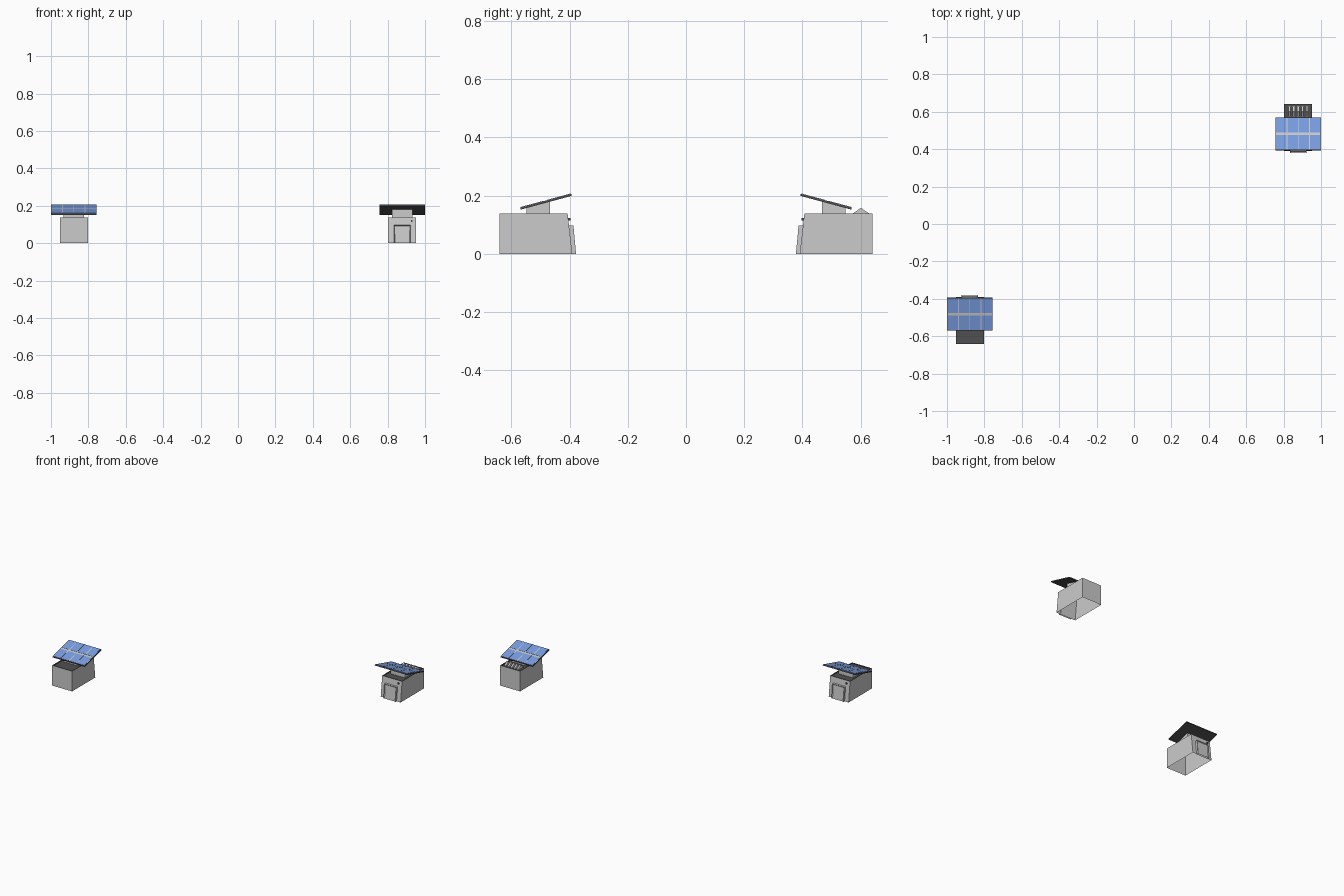
import bpy, bmesh, math
from mathutils import Matrix, Vector

if "Cube" in bpy.data.objects:
    bpy.data.objects.remove(bpy.data.objects["Cube"])

CX = 0.878                      # hut centre line
TILT = math.radians(-15.1)


def material(name, rgb):
    m = bpy.data.materials.new(name)
    m.diffuse_color = (*rgb, 1)
    m.use_nodes = True
    m.node_tree.nodes["Principled BSDF"].inputs["Base Color"].default_value = m.diffuse_color
    return m


DARK = material("dark_grey", (0.08, 0.08, 0.08))
BLUE = material("cell_blue", (0.19, 0.34, 0.75))


def finish(bm, name, place, mats=()):
    bm.transform(place)
    mesh = bpy.data.meshes.new(name)
    bm.to_mesh(mesh)
    bm.free()
    for m in mats:
        mesh.materials.append(m)
    ob = bpy.data.objects.new(name, mesh)
    bpy.context.collection.objects.link(ob)
    return ob


def add_box(bm, c, s, mat=Matrix()):
    m = mat @ Matrix.Translation(c) @ Matrix.Diagonal((*s, 1))
    bmesh.ops.create_cube(bm, size=1, matrix=m)


def add_prism(bm, profile, x0, x1):
    # side profile in (y, z) swept along x
    f = bm.faces.new([bm.verts.new((x0, y, z)) for y, z in profile])
    ext = bmesh.ops.extrude_face_region(bm, geom=[f], use_keep_orig=True)
    vs = [v for v in ext["geom"] if isinstance(v, bmesh.types.BMVert)]
    bmesh.ops.translate(bm, verts=vs, vec=(x1 - x0, 0, 0))
    bmesh.ops.recalc_face_normals(bm, faces=bm.faces)


def remove_bottom(bm):
    low = [f for f in bm.faces if all(v.co.z < 1e-5 for v in f.verts)]
    bmesh.ops.delete(bm, geom=low, context='FACES_ONLY')


def build_hut(tag, place, vents):
    # hollow shell with leaning front and recessed dark roof
    bm = bmesh.new()
    add_prism(bm, [(0.391, 0), (0.641, 0), (0.641, 0.138), (0.407, 0.138)],
              CX - 0.075, CX + 0.075)
    remove_bottom(bm)
    roof = [f for f in bm.faces if all(v.co.z > 0.137 for v in f.verts)]
    rim = bmesh.ops.inset_region(bm, faces=roof, thickness=0.006)["faces"]
    ext = bmesh.ops.extrude_discrete_faces(bm, faces=roof)["faces"]
    for f in ext:
        bmesh.ops.translate(bm, verts=f.verts, vec=(0, 0, -0.005))
    for f in bm.faces:
        if all(v.co.z > 0.13 for v in f.verts):
            f.material_index = 1
    ob = finish(bm, "hut_shell_" + tag, place, (None, DARK))

    # protruding door
    bm = bmesh.new()
    add_prism(bm, [(0.378, 0), (0.395, 0), (0.404, 0.097), (0.387, 0.097)],
              CX - 0.045, CX + 0.045)
    remove_bottom(bm)
    front = [f for f in bm.faces if f.normal.y < -0.9]
    bmesh.ops.inset_region(bm, faces=front, thickness=0.006)
    bmesh.ops.translate(bm, verts=list({v for f in front for v in f.verts}),
                        vec=(0, 0.004, 0))
    finish(bm, "door_" + tag, place)

    # small lamp beside the door
    bm = bmesh.new()
    add_box(bm, (CX + 0.051, 0.402, 0.119), (0.009, 0.009, 0.009))
    finish(bm, "door_lamp_" + tag, place, (DARK,))

    # panel pedestal with sloped top
    bm = bmesh.new()
    add_prism(bm, [(0.467, 0.132), (0.548, 0.132), (0.548, 0.158), (0.467, 0.18)],
              CX - 0.055, CX + 0.055)
    finish(bm, "panel_pedestal_" + tag, place)

    # tilted solar panel: frame, divider sheet, 4 x 2 cells
    tilt = place @ Matrix.Translation((CX, 0.4815, 0.179)) @ Matrix.Rotation(TILT, 4, 'X')
    bm = bmesh.new()
    add_box(bm, (0, 0, 0), (0.244, 0.182, 0.007))
    finish(bm, "panel_frame_" + tag, tilt, (DARK,))
    bm = bmesh.new()
    add_box(bm, (0, 0, 0.0035), (0.236, 0.174, 0.001))
    finish(bm, "panel_dividers_" + tag, tilt)
    bm = bmesh.new()
    for i in range(4):
        for j in (-1, 1):
            add_box(bm, ((i - 1.5) * 0.06, j * 0.0475, 0.004), (0.055, 0.081, 0.0025))
    finish(bm, "solar_cells_" + tag, tilt, (BLUE,))

    # row of triangular roof vents
    if vents:
        bm = bmesh.new()
        for i in range(5):
            x = CX + (i - 2) * 0.0235
            add_prism(bm, [(0.574, 0.133), (0.629, 0.133), (0.629, 0.139),
                           (0.6015, 0.158), (0.574, 0.139)], x - 0.006, x + 0.006)
        finish(bm, "roof_vent_fins_" + tag, place)


build_hut("right", Matrix(), True)
build_hut("left", Matrix.Rotation(math.pi, 4, 'Z'), False)
